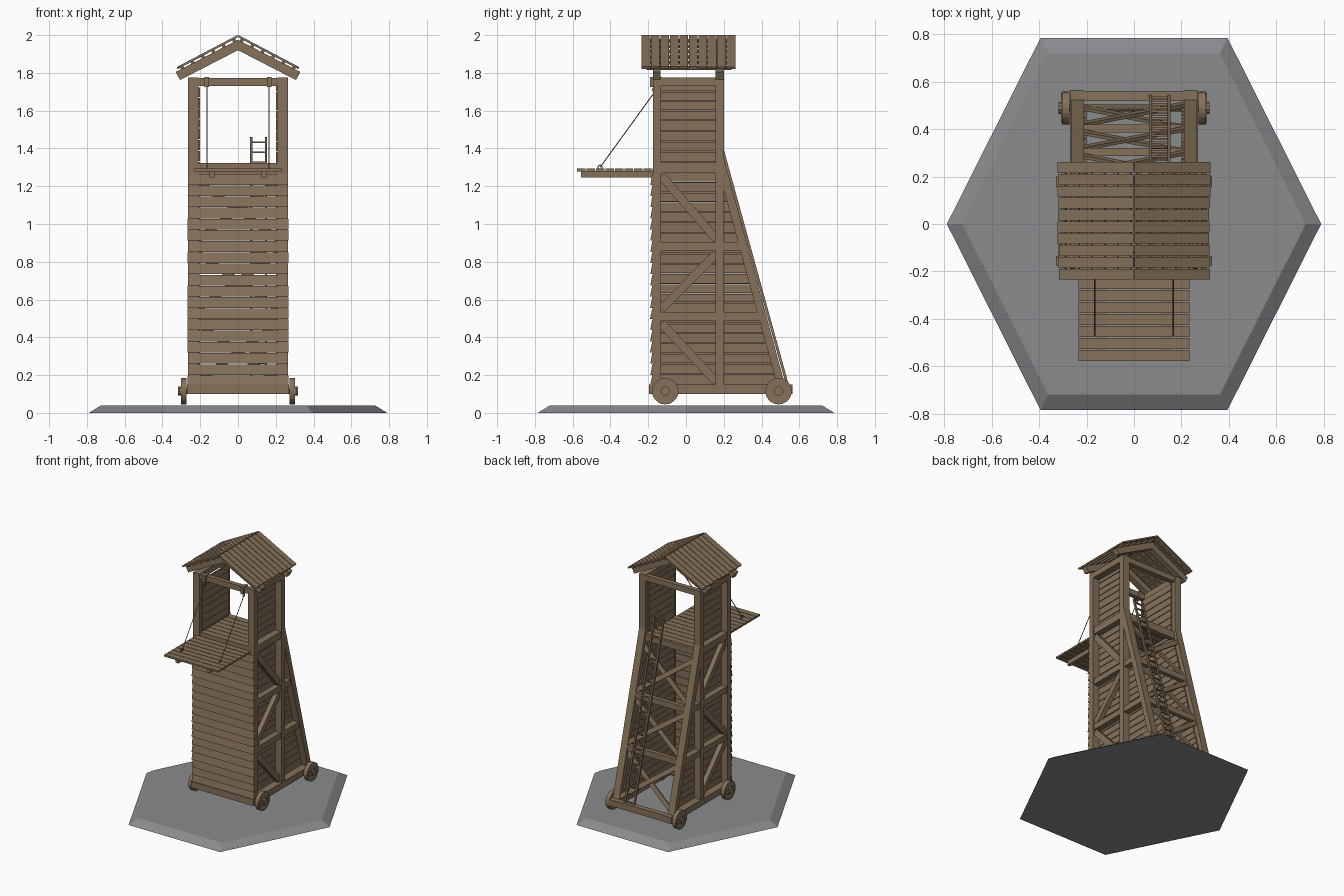
import bpy, bmesh, math, random
from mathutils import Vector, Matrix

if "Cube" in bpy.data.objects:
    bpy.data.objects.remove(bpy.data.objects["Cube"])

random.seed(4)
parts = {}


def material(name, rgb):
    m = bpy.data.materials.new(name)
    m.diffuse_color = (*rgb, 1)
    m.use_nodes = True
    m.node_tree.nodes["Principled BSDF"].inputs["Base Color"].default_value = m.diffuse_color
    return m


wood = material("weathered wood", (0.235, 0.167, 0.102))
stone = material("grey stone", (0.252, 0.256, 0.268))


def mesh(name):
    return parts.setdefault(name, bmesh.new())


def loft(name, a, b):
    """Solid between two matching rings of points."""
    bm = mesh(name)
    va, vb = [bm.verts.new(p) for p in a], [bm.verts.new(p) for p in b]
    n = len(va)
    fs = [bm.faces.new(va), bm.faces.new(vb[::-1])]
    fs += [bm.faces.new((va[i], vb[i], vb[(i + 1) % n], va[(i + 1) % n])) for i in range(n)]
    bmesh.ops.recalc_face_normals(bm, faces=fs)


def prism_x(name, yz, x0, x1):
    loft(name, [(x0, y, z) for y, z in yz], [(x1, y, z) for y, z in yz])


def prism_y(name, xz, y0, y1):
    loft(name, [(x, y0, z) for x, z in xz], [(x, y1, z) for x, z in xz])


def box(name, x0, x1, y0, y1, z0, z1):
    prism_x(name, [(y0, z0), (y1, z0), (y1, z1), (y0, z1)], x0, x1)


def beam(name, p, q, w, d, side=(1, 0, 0), n=4):
    """Bar from p to q, w wide along 'side' and d deep; n > 4 makes it round."""
    p, q = Vector(p), Vector(q)
    t = (q - p).normalized()
    s = Vector(side)
    s = (s - t * s.dot(t)).normalized()
    u = t.cross(s)
    if n == 4:
        offs = [s * (w / 2 * i) + u * (d / 2 * j) for i, j in ((-1, -1), (1, -1), (1, 1), (-1, 1))]
    else:
        offs = [s * (w / 2 * math.cos(k * math.tau / n)) + u * (d / 2 * math.sin(k * math.tau / n)) for k in range(n)]
    loft(name, [p + o for o in offs], [q + o for o in offs])


def slope(z):
    """Outer y of the leaning rear posts."""
    return 0.2 + (1.35 - z) * 0.27


# stone base
hexa = [(1, 0), (.5, 1), (-.5, 1), (-1, 0), (-.5, -1), (.5, -1)]
loft("base", [(x * .79, y * .785, 0) for x, y in hexa], [(x * .725, y * .72, .04) for x, y in hexa])

levels = [(.10, .15), (.49, .535), (.86, .905), (1.27, 1.325)]

for s in (-1, 1):
    # upright and leaning posts
    a, b = s * .21, s * .265
    box("front_post", a, b, -.175, -.133, .1, 1.775)
    box("middle_post", a, b, .157, .2, .1, 1.775)
    prism_x("leaning_post", [(.2, 1.35), (.2, 1.18), (.49, .12), (.532, .12)], a, b)
    # side rails
    box("bottom_rail", a, s * .27, -.195, .565, .1, .15)
    box("top_rail", a, b, -.135, .16, 1.73, 1.775)
    for z0, z1 in levels[1:]:
        end = .16 if z0 > 1.2 else slope(z0) - .03
        box("side_rail", s * .213, s * .26, -.135, end, z0, z1)
    # side braces, alternating direction
    for i in range(3):
        za, zb = levels[i][1] + .015, levels[i + 1][0] - .015
        if i != 1:
            za, zb = zb, za
        beam("side_brace", (s * .235, -.13, za), (s * .235, .16, zb), .035, .045)
    # side boards, cut to the slope
    z = .15
    while z < 1.72:
        h = random.uniform(.043, .056)
        t = min(z + h, 1.735)
        y0 = .17 if z > 1.24 else slope(z) - .035
        y1 = .17 if z > 1.24 else slope(t) - .035
        prism_x("side_boards", [(-.15, z), (y0, z), (y1, t), (-.15, t)], s * .2, s * .212)
        z = t + .005

    # wheels with hub and cross batten
    for y in (-.11, .49):
        beam("wheel", (s * .272, y, .115), (s * .303, y, .115), .14, .14, (0, 1, 0), 20)
        beam("wheel_hub", (s * .303, y, .115), (s * .318, y, .115), .05, .05, (0, 1, 0), 10)
        box("wheel_batten", s * .3, s * .309, y - .062, y + .062, .1, .132)

    # roof: rafters, battens and boards
    for y0, y1 in ((-.175, -.135), (.157, .2)):
        prism_y("rafter", [(0, 1.975), (s * .33, 1.805), (s * .307, 1.762), (0, 1.92)], y0, y1)
    for k in range(6):
        x = .02 + k * .055
        zc = 1.98 - .52 * x
        beam("roof_batten", (s * x, -.21, zc), (s * x, .24, zc), .018, .014, (1, 0, -.52 * s))
    for k in range(10):
        y = -.235 + k * .05
        e = random.uniform(-.004, .004)
        prism_y("roof_boards", [(s * .003, 2), (s * (.32 + e), 1.833 - e / 2),
                                (s * (.315 + e), 1.822 - e / 2), (s * .003, 1.987)], y, y + .046)

    # drawbridge bearers, ropes, hooks and rings
    x = s * .165
    box("bridge_bearer", s * .125, s * .15, -.555, -.15, 1.245, 1.281)
    beam("rope", (x, -.455, 1.3), (x, -.165, 1.7), .006, .006, n=6)
    box("rope_hook", x - .012, x + .012, -.19, -.13, 1.725, 1.778)
    for y, z in ((-.455, 1.3), (-.165, 1.71)):
        ring = [(x, y + .012 * math.cos(k * math.pi / 4), z + .012 * math.sin(k * math.pi / 4)) for k in range(8)]
        for k in range(8):
            beam("rope_ring", ring[k], ring[(k + 1) % 8], .006, .006)

# wheel axles
for y in (-.11, .49):
    beam("axle", (-.28, y, .115), (.28, y, .115), .03, .03, (0, 1, 0), 10)

# cross beams joining both sides
box("front_bottom_beam", -.21, .21, -.195, -.145, .1, .15)
box("rear_bottom_beam", -.21, .21, .52, .562, .1, .15)
for y0, y1 in ((-.17, -.135), (.16, .197)):
    box("top_cross_beam", -.21, .21, y0, y1, 1.73, 1.772)
    box("deck_cross_beam", -.21, .21, y0, y1, 1.262, 1.305)
for z0, z1 in levels[1:3]:
    y = slope(z0)
    box("rear_cross_beam", -.21, .21, y - .045, y - .012, z0, z1)

# crossed braces on the leaning back
for i in range(3):
    z0, z1 = levels[i][1] + .01, min(levels[i + 1][0], 1.24) - .01
    for s in (-1, 1):
        o = .022 + .007 * s
        beam("rear_brace", (-.22 * s, slope(z0) - o, z0), (.22 * s, slope(z1) - o, z1), .014, .035, (0, 1, .27))

# overlapping front boards
pitch = 1.125 / 19
for k in range(19):
    z = .142 + k * pitch
    e = random.uniform(0, .003)
    prism_x("front_boards", [(-.172, z), (-.188 - e, z), (-.179, z + pitch - .003), (-.172, z + pitch - .003)],
            -.265 - e, .265 + e)

# deck boards inside the tower
for k in range(7):
    y = -.172 + k * .053
    box("deck_boards", -.208, .208, y, y + .049, 1.303, 1.322)

# drawbridge boards
for k in range(8):
    y = -.578 + k * .0505
    box("bridge_boards", -.234, .234, y, y + .046, 1.279, 1.293)

# ladder up the back
bottom, top = Vector((0, .542, .13)), Vector((0, .175, 1.46))
for x in (.07, .148):
    beam("ladder_rail", bottom + Vector((x, 0, 0)), top + Vector((x, 0, 0)), .012, .014)
for k in range(25):
    p = bottom.lerp(top, (k + .5) / 25)
    beam("ladder_rung", p + Vector((.07, 0, 0)), p + Vector((.148, 0, 0)), .009, .009, (0, 1, 0))

# turn every part into an object
for name, bm in parts.items():
    me = bpy.data.meshes.new(name)
    bm.to_mesh(me)
    bm.free()
    me.materials.append(stone if name == "base" else wood)
    bpy.context.collection.objects.link(bpy.data.objects.new(name, me))
